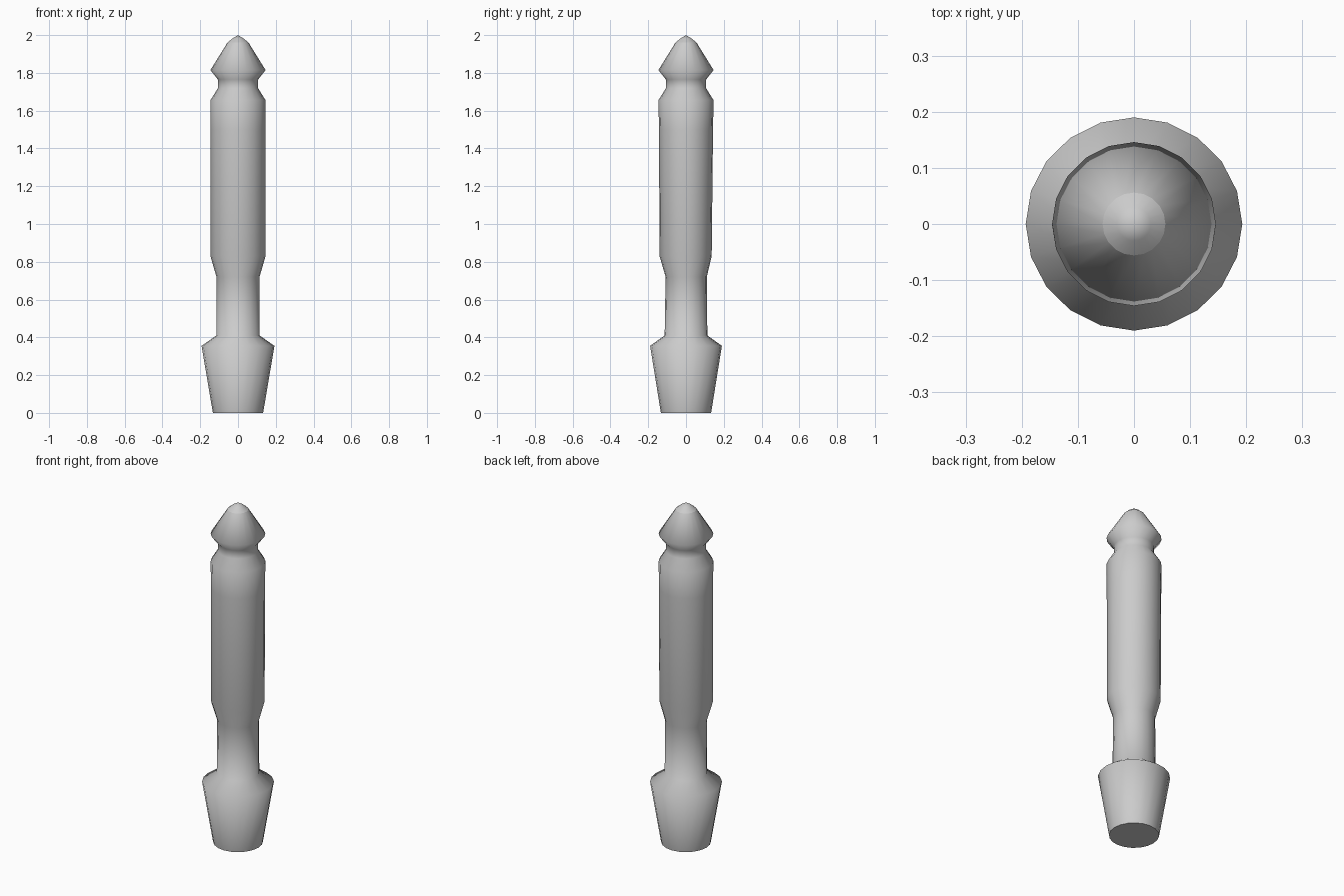
import bpy, bmesh, math

if "Cube" in bpy.data.objects:
    bpy.data.objects.remove(bpy.data.objects["Cube"])
SIDES = 20

# Each ring: (height, half width in x, half depth in y, y offset)
RINGS = [
    (0.000, 0.133, 0.133, 0.0),     # foot
    (0.355, 0.193, 0.190, 0.0),     # foot rim
    (0.410, 0.114, 0.113, 0.0),     # narrow stem
    (0.720, 0.114, 0.109, 0.001),
    (0.830, 0.146, 0.138, -0.002),  # thick shaft, slightly flattened low down
    (1.500, 0.146, 0.143, 0.0),
    (1.655, 0.146, 0.146, 0.0),
    (1.718, 0.107, 0.107, 0.0),     # neck groove
    (1.765, 0.107, 0.107, 0.0),
    (1.815, 0.146, 0.146, 0.0),     # pointed head
    (1.960, 0.056, 0.056, 0.0),
    (1.982, 0.030, 0.030, 0.0),
]
TIP = 2.0


def lathe(name, rings, tip):
    bm = bmesh.new()
    loops = []
    for z, rx, ry, oy in rings:
        loops.append([bm.verts.new((rx * math.cos(a), oy + ry * math.sin(a), z))
                      for a in (2 * math.pi * i / SIDES for i in range(SIDES))])
    for lo, hi in zip(loops, loops[1:]):
        for i in range(SIDES):
            j = (i + 1) % SIDES
            bm.faces.new((lo[i], lo[j], hi[j], hi[i]))
    # Flat bottom and pointed top
    bm.faces.new(loops[0][::-1])
    apex = bm.verts.new((0, 0, tip))
    for i in range(SIDES):
        bm.faces.new((loops[-1][i], loops[-1][(i + 1) % SIDES], apex))
    mesh = bpy.data.meshes.new(name)
    bm.to_mesh(mesh)
    bm.free()
    ob = bpy.data.objects.new(name, mesh)
    bpy.context.collection.objects.link(ob)
    return ob


# One continuous turned peg
peg = lathe("turned_peg", RINGS, TIP)
bpy.context.view_layer.objects.active = peg
peg.select_set(True)
bpy.ops.object.shade_smooth_by_angle(angle=math.radians(72))

# Crisp crease where the tip meets the head
mesh = peg.data
for e in mesh.edges:
    if all(abs(mesh.vertices[v].co.z - 1.96) < 1e-4 for v in e.vertices):
        e.use_edge_sharp = True
